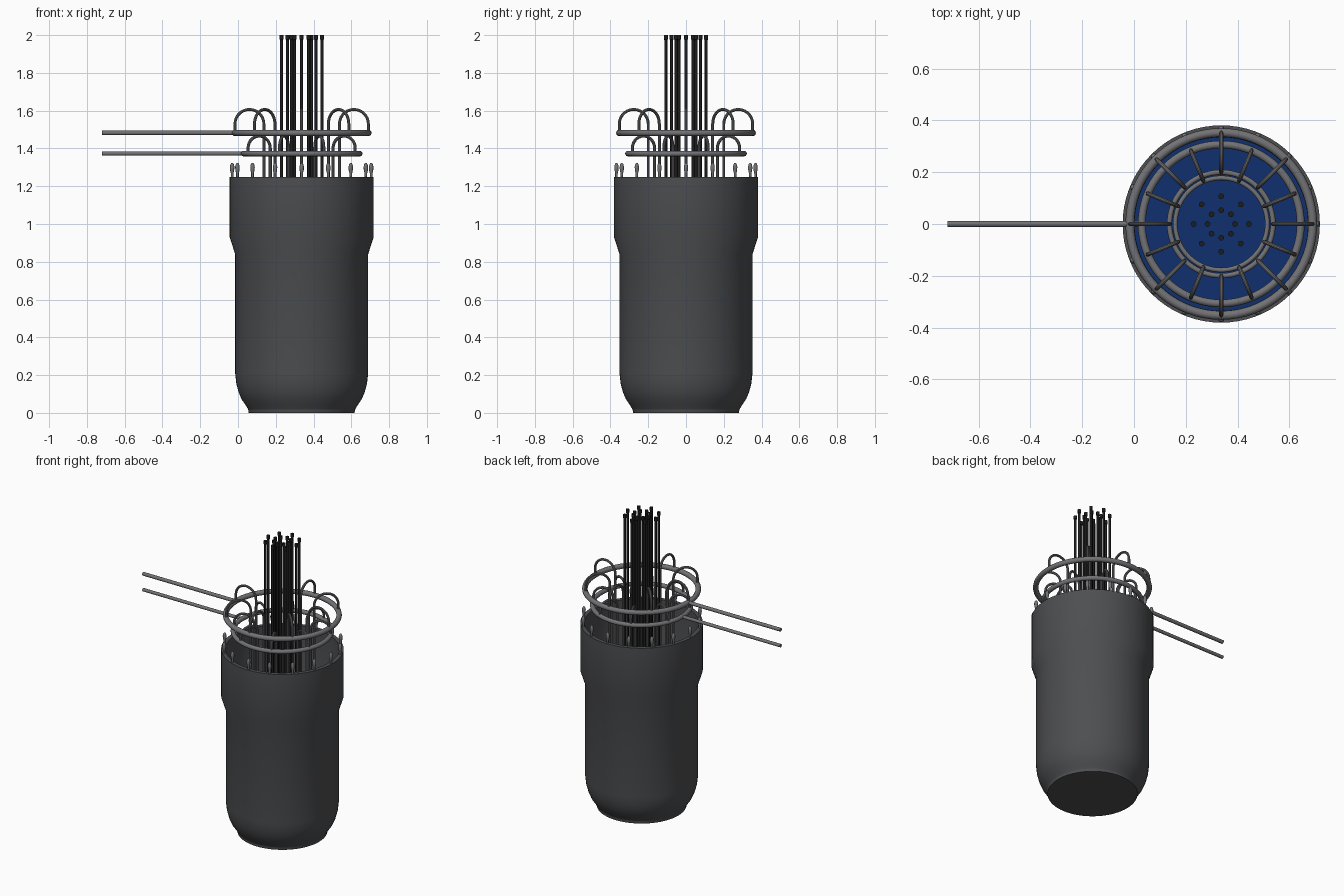
import bpy, bmesh, math
from mathutils import Vector

if "Cube" in bpy.data.objects:
    bpy.data.objects.remove(bpy.data.objects["Cube"])

CX = 0.337  # vessel axis


def material(name, r, g, b):
    m = bpy.data.materials.new(name)
    m.diffuse_color = (r, g, b, 1)
    m.use_nodes = True
    m.node_tree.nodes["Principled BSDF"].inputs["Base Color"].default_value = m.diffuse_color
    return m


STEEL = material("dark_steel", 0.075, 0.077, 0.082)
PIPE = material("pipe_grey", 0.17, 0.17, 0.18)
BLACK = material("rod_black", 0.012, 0.012, 0.012)
BLUE = material("coolant_blue", 0.005, 0.03, 0.16)


def finish(bm, name, mat, loc=(CX, 0, 0), angle=35):
    bmesh.ops.recalc_face_normals(bm, faces=bm.faces[:])
    me = bpy.data.meshes.new(name)
    bm.to_mesh(me)
    bm.free()
    ob = bpy.data.objects.new(name, me)
    ob.location = loc
    bpy.context.collection.objects.link(ob)
    me.materials.append(mat)
    bpy.ops.object.select_all(action='DESELECT')
    ob.select_set(True)
    bpy.context.view_layer.objects.active = ob
    bpy.ops.object.shade_smooth_by_angle(angle=math.radians(angle))
    return ob


def lathe(bm, profile, n, cx=0.0, cy=0.0):
    """Revolve (r, z) points around a vertical axis; r = 0 ends close the shape."""
    rings = []
    for r, z in profile:
        if r == 0:
            rings.append([bm.verts.new((cx, cy, z))] * n)
        else:
            rings.append([bm.verts.new((cx + r * math.cos(2 * math.pi * i / n),
                                        cy + r * math.sin(2 * math.pi * i / n), z))
                          for i in range(n)])
    for a, b in zip(rings, rings[1:]):
        for i in range(n):
            j = (i + 1) % n
            bm.faces.new(list(dict.fromkeys((a[i], a[j], b[j], b[i]))))


def tube(bm, path, radius, n=10):
    """Sweep a round section along a path lying in one vertical plane."""
    pts = [Vector(p) for p in path]
    flat = pts[-1] - pts[0]
    flat.z = 0
    side = flat.normalized().cross(Vector((0, 0, 1)))
    rings = []
    for i, p in enumerate(pts):
        t = (pts[min(i + 1, len(pts) - 1)] - pts[max(i - 1, 0)]).normalized()
        up = t.cross(side)
        rings.append([bm.verts.new(p + radius * (side * math.cos(2 * math.pi * k / n)
                                                 + up * math.sin(2 * math.pi * k / n)))
                      for k in range(n)])
    for a, b in zip(rings, rings[1:]):
        for i in range(n):
            j = (i + 1) % n
            bm.faces.new((a[i], a[j], b[j], b[i]))
    bm.faces.new(rings[0])
    bm.faces.new(rings[-1])


def torus(name, major, minor, z, mat):
    bm = bmesh.new()
    prof = [(major + minor * math.cos(2 * math.pi * k / 14),
             z + minor * math.sin(2 * math.pi * k / 14)) for k in range(15)]
    lathe(bm, prof, 72)
    bmesh.ops.remove_doubles(bm, verts=bm.verts[:], dist=1e-5)
    finish(bm, name, mat, angle=60)


# open pressure vessel with wider collar and tapered foot
bm = bmesh.new()
lathe(bm, [(0, 0), (0.28, 0), (0.283, 0.018), (0.296, 0.04), (0.318, 0.072),
           (0.334, 0.11), (0.346, 0.155), (0.352, 0.21), (0.352, 0.84),
           (0.381, 0.93), (0.381, 1.25), (0.355, 1.25), (0.355, 0.94),
           (0.335, 0.85), (0.335, 0.22), (0.31, 0.12), (0.265, 0.05), (0, 0.05)], 72)
finish(bm, "vessel", STEEL, angle=18)

# coolant surface inside the vessel
bm = bmesh.new()
lathe(bm, [(0, 0.78), (0.336, 0.78)], 72)
finish(bm, "coolant", BLUE)

# ring headers with feed pipes running to the left
for name, major, minor, z, pr in (("upper", 0.353, 0.017, 1.482, 0.012),
                                  ("lower", 0.307, 0.015, 1.373, 0.011)):
    torus(name + "_header_ring", major, minor, z, PIPE)
    bm = bmesh.new()
    tube(bm, [(-major, 0, z), (-0.72 - CX, 0, z)], pr, 14)
    finish(bm, name + "_feed_pipe", PIPE)

# collector rings low in the vessel
torus("outer_collector_ring", 0.2, 0.01, 0.86, PIPE)
torus("inner_collector_ring", 0.178, 0.009, 0.83, PIPE)

# hooked tubes from each header ring over and down to the collectors
for name, r_out, r_in, z0, spring, z1, offset in (
        ("upper_hook_tubes", 0.353, 0.2, 1.482, 1.53, 0.86, 0.0),
        ("lower_hook_tubes", 0.307, 0.18, 1.373, 1.402, 0.83, 0.5)):
    bm = bmesh.new()
    mid, rad = (r_out + r_in) / 2, (r_out - r_in) / 2
    path = [(r_out, z0)]
    path += [(mid + rad * math.cos(math.pi * k / 14),
              spring + rad * math.sin(math.pi * k / 14)) for k in range(15)]
    path += [(r_in, z1)]
    for i in range(8):
        a = (i + offset) * math.pi / 4
        tube(bm, [(r * math.cos(a), r * math.sin(a), z) for r, z in path], 0.008)
    finish(bm, name, PIPE)

# rounded studs around the rim
bm = bmesh.new()
for i in range(16):
    a = i * math.pi / 8
    lathe(bm, [(0, 1.24), (0.007, 1.24), (0.007, 1.268), (0.011, 1.285),
               (0.012, 1.302), (0.009, 1.316), (0.005, 1.322), (0, 1.324)],
          10, 0.368 * math.cos(a), 0.368 * math.sin(a))
finish(bm, "rim_studs", PIPE, angle=50)

# control rods in two circles, each with a thicker cap
bm = bmesh.new()
for radius in (0.053, 0.107):
    for i in range(8):
        a = i * math.pi / 4
        lathe(bm, [(0, 0.6), (0.008, 0.6), (0.008, 1.975), (0.011, 1.978),
                   (0.011, 2.0), (0, 2.0)], 14,
              radius * math.cos(a), radius * math.sin(a))
finish(bm, "control_rods", BLACK)
